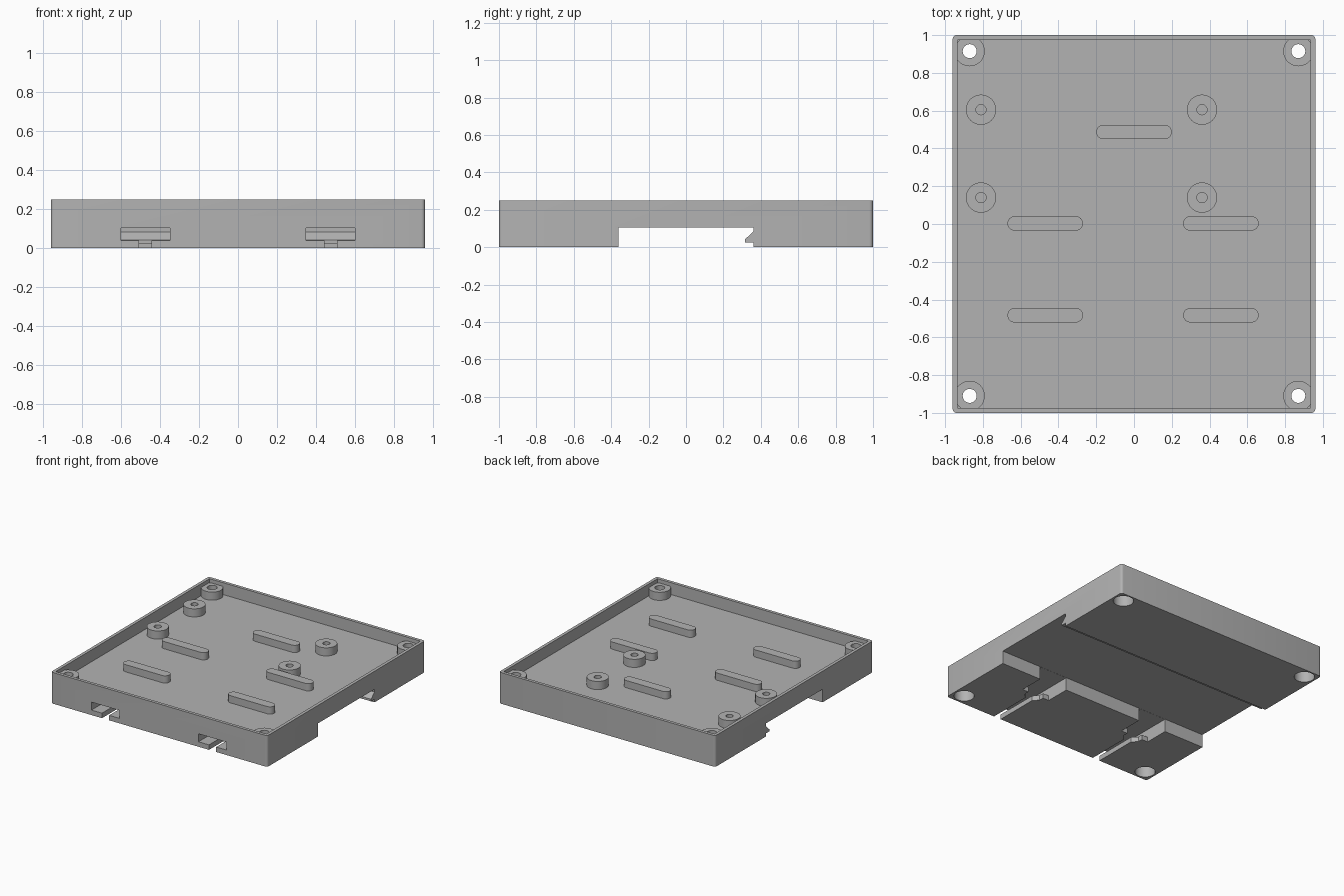
import bpy, bmesh, math
from mathutils import Vector

if "Cube" in bpy.data.objects:
    bpy.data.objects.remove(bpy.data.objects["Cube"], do_unlink=True)

grey = bpy.data.materials.new("plain grey")
grey.use_nodes = True
colour = (0.45, 0.45, 0.45, 1)
grey.diffuse_color = colour
grey.node_tree.nodes["Principled BSDF"].inputs["Base Color"].default_value = colour

FLOOR, RIM, CEILING = 0.155, 0.25, 0.105


def prism(name, outline, low, high, along_x=False):
    """Extrude an outline up z, or a (y, z) outline along x."""
    bm = bmesh.new()
    place = (lambda a, b: (low, a, b)) if along_x else (lambda a, b: (a, b, low))
    face = bm.faces.new([bm.verts.new(place(a, b)) for a, b in outline])
    step = Vector((high - low, 0, 0)) if along_x else Vector((0, 0, high - low))
    new = bmesh.ops.extrude_face_region(bm, geom=[face])["geom"]
    bmesh.ops.translate(bm, vec=step, verts=[v for v in new if isinstance(v, bmesh.types.BMVert)])
    bmesh.ops.recalc_face_normals(bm, faces=bm.faces)
    mesh = bpy.data.meshes.new(name)
    bm.to_mesh(mesh)
    bm.free()
    mesh.materials.append(grey)
    obj = bpy.data.objects.new(name, mesh)
    bpy.context.collection.objects.link(obj)
    return obj


def rounded(x, y, half_x, half_y, radius, steps=8):
    """Outline of a rectangle with rounded corners; also makes circles and pills."""
    points = []
    for corner, (sx, sy) in enumerate([(1, 1), (-1, 1), (-1, -1), (1, -1)]):
        for i in range(steps + 1):
            angle = (corner + i / steps) * math.pi / 2
            p = (round(x + sx * (half_x - radius) + radius * math.cos(angle), 5),
                 round(y + sy * (half_y - radius) + radius * math.sin(angle), 5))
            if p not in points:
                points.append(p)
    return points


def circle(x, y, r):
    return rounded(x, y, r, r, r)


def rect(x0, x1, y0, y1):
    return [(x0, y0), (x1, y0), (x1, y1), (x0, y1)]


def select_only(obj):
    bpy.ops.object.select_all(action='DESELECT')
    obj.select_set(True)
    bpy.context.view_layer.objects.active = obj


def cut(obj, cutter):
    mod = obj.modifiers.new("cut", 'BOOLEAN')
    mod.operation, mod.solver, mod.object = 'DIFFERENCE', 'EXACT', cutter
    select_only(obj)
    bpy.ops.object.modifier_apply(modifier=mod.name)
    bpy.data.objects.remove(cutter, do_unlink=True)


# Tray shell with open top
parts = []
tray = prism("tray", rounded(0, 0, 0.96, 1, 0.02, 4), 0, RIM)
parts.append(tray)
cut(tray, prism("cavity", rect(-0.935, 0.935, -0.975, 0.975), FLOOR, 0.4))

# Rail channel underneath, leaving a sloped hook on its back wall
channel = [(-0.36, -0.1), (0.36, -0.1), (0.36, 0.025), (0.315, 0.025),
           (0.315, 0.042), (0.36, 0.083), (0.36, CEILING), (-0.36, CEILING)]
cut(tray, prism("channel", channel, -1.2, 1.2, along_x=True))

# Clip slots: wide upper slot, narrow stem, wide pocket beside the channel
for x in (-0.475, 0.475):
    cut(tray, prism("slot", rect(x - 0.125, x + 0.125, -1.1, -0.3), 0.04, CEILING - 0.001))
    opening = [(0.032, -1.1), (0.032, -0.64), (0.07, -0.6), (0.07, -0.56),
               (0.125, -0.56), (0.125, -0.3)]
    outline = [(x + a, b) for a, b in opening] + [(x - a, b) for a, b in reversed(opening)]
    cut(tray, prism("stem", outline, -0.1, 0.06))

# Corner screw bosses with recesses from below
for side, x in (("right", -0.87), ("left", 0.87)):
    for end, y in (("front", -0.91), ("back", 0.915)):
        boss = prism(f"{end}_{side}_screw_boss", circle(x, y, 0.08), FLOOR - 0.003, 0.22)
        cut(boss, prism("hole", circle(x, y, 0.037), 0, 0.4))
        cut(tray, prism("hole", circle(x, y, 0.037), 0.05, 0.4))
        cut(tray, prism("recess", circle(x, y, 0.075), -0.1, 0.125))
        parts.append(boss)

# Board standoffs
for x in (-0.81, 0.36):
    for y in (0.14, 0.605):
        standoff = prism("standoff", circle(x, y, 0.08), FLOOR - 0.003, 0.22)
        cut(standoff, prism("hole", circle(x, y, 0.027), FLOOR + 0.005, 0.4))
        parts.append(standoff)

# Raised support bars
for x, y in ((0, 0.487), (-0.47, 0.003), (0.46, 0.003), (-0.47, -0.483), (0.46, -0.483)):
    parts.append(prism("support_bar", rounded(x, y, 0.2, 0.038, 0.038), FLOOR - 0.003, 0.213))

for part in parts:
    select_only(part)
    bpy.ops.object.shade_smooth_by_angle(angle=math.radians(30))
